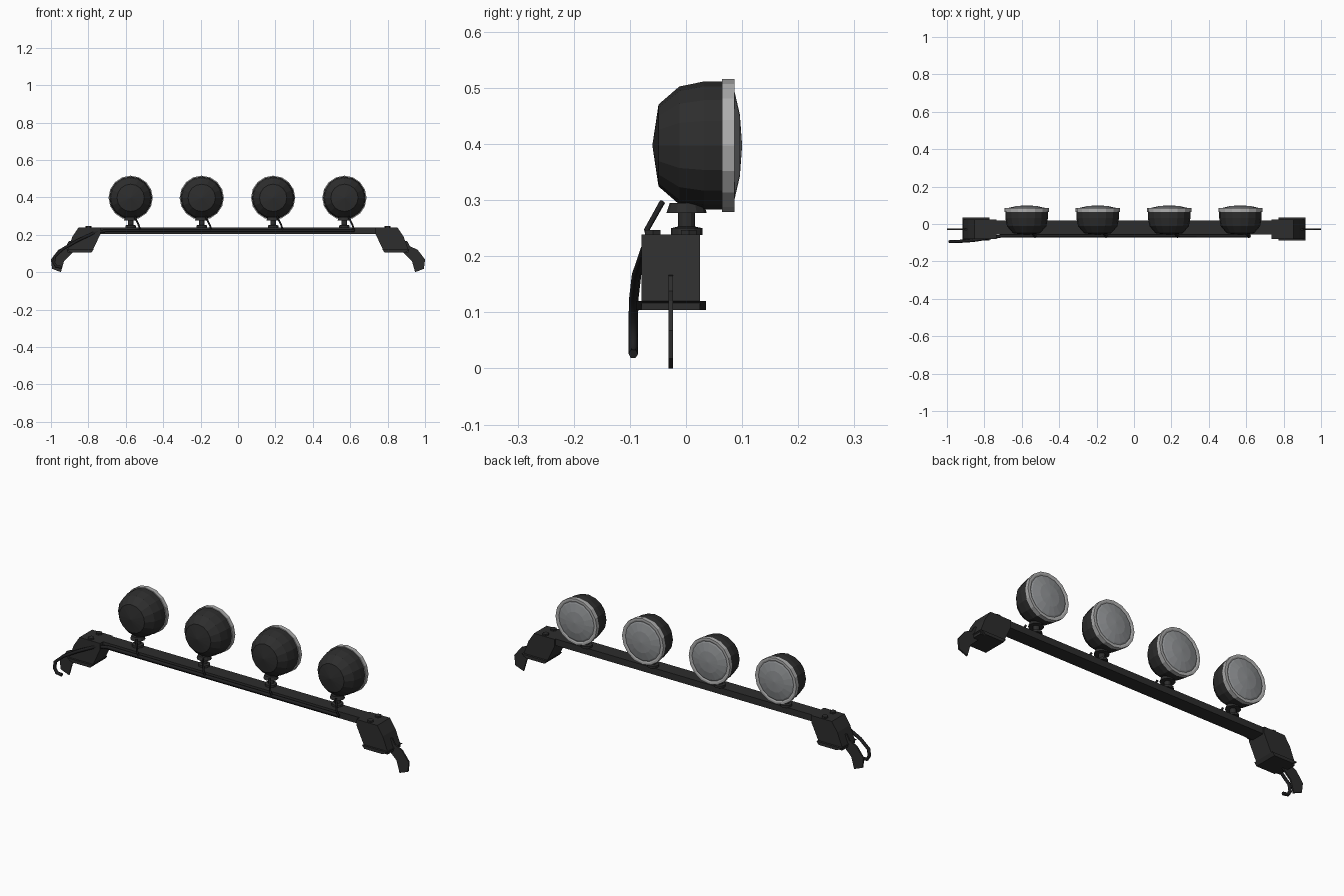
import bpy, bmesh, math
from mathutils import Matrix, Vector

cube = bpy.data.objects.get("Cube")
if cube:
    bpy.data.objects.remove(cube)


def material(name, rgb, rough=0.6):
    m = bpy.data.materials.new(name)
    m.use_nodes = True
    m.diffuse_color = (*rgb, 1)
    bsdf = m.node_tree.nodes["Principled BSDF"]
    bsdf.inputs["Base Color"].default_value = (*rgb, 1)
    bsdf.inputs["Roughness"].default_value = rough
    return m


BLACK = material("black metal", (0.026, 0.026, 0.026))
RUBBER = material("black rubber", (0.014, 0.014, 0.015))
SILVER = material("silver trim", (0.42, 0.42, 0.42))
GLASS = material("lamp glass", (0.27, 0.28, 0.29))


def finish(name, bm, mat):
    bmesh.ops.remove_doubles(bm, verts=bm.verts, dist=1e-5)
    bmesh.ops.recalc_face_normals(bm, faces=bm.faces)
    mesh = bpy.data.meshes.new(name)
    bm.to_mesh(mesh)
    bm.free()
    mesh.materials.append(mat)
    ob = bpy.data.objects.new(name, mesh)
    bpy.context.collection.objects.link(ob)
    return ob


def box(name, lo, hi, mat):
    lo, hi = Vector(lo), Vector(hi)
    bm = bmesh.new()
    bmesh.ops.create_cube(bm, size=1, matrix=Matrix.Translation((lo + hi) / 2)
                          @ Matrix.Diagonal((*(hi - lo), 1)))
    return finish(name, bm, mat)


def plate(name, outline, y0, y1, side, mat):
    """Extrude an x-z outline along y, on the given side."""
    bm = bmesh.new()
    face = bm.faces.new([bm.verts.new((side * x, y0, z)) for x, z in outline])
    ext = bmesh.ops.extrude_face_region(bm, geom=[face])
    verts = [v for v in ext["geom"] if isinstance(v, bmesh.types.BMVert)]
    bmesh.ops.translate(bm, verts=verts, vec=(0, y1 - y0, 0))
    return finish(name, bm, mat)


def lathe(name, profile, origin, axis, mat, sides=16):
    """Spin (radius, distance along axis) points around the y or z axis."""
    bm = bmesh.new()
    along = Vector((0, 1, 0)) if axis == "y" else Vector((0, 0, 1))
    verts = [bm.verts.new(Vector((r, 0, 0)) + along * d) for r, d in profile]
    edges = [bm.edges.new(pair) for pair in zip(verts, verts[1:])]
    bmesh.ops.spin(bm, geom=verts + edges, axis=along, cent=(0, 0, 0),
                   angle=math.tau, steps=sides, use_duplicate=False)
    ob = finish(name, bm, mat)
    ob.location = origin
    return ob


def tube(name, points, radius, mat):
    curve = bpy.data.curves.new(name, "CURVE")
    curve.dimensions = "3D"
    curve.bevel_depth = radius
    curve.bevel_resolution = 1
    curve.use_fill_caps = True
    spline = curve.splines.new("POLY")
    spline.points.add(len(points) - 1)
    for p, co in zip(spline.points, points):
        p.co = (*co, 1)
    curve.materials.append(mat)
    ob = bpy.data.objects.new(name, curve)
    bpy.context.collection.objects.link(ob)
    return ob


# Cross bar
box("cross_bar", (-0.79, -0.055, 0.205), (0.79, 0.018, 0.239), BLACK)

# End brackets, feet, clamps and bolts
BRACKET = [(0.735, 0.239), (0.853, 0.239), (0.885, 0.19), (0.912, 0.12),
           (0.912, 0.104), (0.785, 0.104), (0.775, 0.12), (0.735, 0.205)]
FOOT = [(0.773, 0.12), (0.918, 0.12), (0.89, 0.104), (0.785, 0.104)]
CLAMP = [(0.88, 0.168), (0.905, 0.165), (0.92, 0.138), (0.96, 0.12),
         (1.0, 0.068), (0.994, 0.018), (0.947, 0.0), (0.93, 0.06), (0.88, 0.108)]
for word, s in (("left", 1), ("right", -1)):
    plate(word + "_bracket", BRACKET, -0.079, 0.025, s, BLACK)
    plate(word + "_foot_flange", FOOT, -0.089, 0.036, s, BLACK)
    plate(word + "_gutter_clamp", CLAMP, -0.031, -0.023, s, BLACK)
    for n, y in enumerate((-0.059, 0.005)):
        lathe(f"{word}_bracket_bolt_{n + 1}",
              [(0, 0.237), (0.016, 0.237), (0.016, 0.247), (0, 0.247)],
              (s * 0.8, y, 0), "z", BLACK, 6)

# Lamps with mounts and wires
HOUSING = [(0, -0.06), (0.073, -0.049), (0.105, -0.012), (0.114, 0.032), (0.114, 0.066)]
TRIM = [(0.112, 0.064), (0.1185, 0.064), (0.1185, 0.086), (0.108, 0.086), (0.1, 0.083)]
LENS = [(0.102, 0.083), (0.094, 0.087), (0.055, 0.096), (0, 0.1)]
MOUNT = [(0, 0.238), (0.028, 0.238), (0.028, 0.25), (0.015, 0.253), (0.015, 0.277),
         (0.036, 0.277), (0.03, 0.295), (0, 0.295)]
for n, x in enumerate((-0.574, -0.194, 0.188, 0.569), 1):
    centre = (x, 0, 0.3975)
    lathe(f"lamp_housing_{n}", HOUSING, centre, "y", BLACK)
    lathe(f"lamp_trim_{n}", TRIM, centre, "y", SILVER)
    lathe(f"lamp_lens_{n}", LENS, centre, "y", GLASS)
    lathe(f"lamp_mount_{n}", MOUNT, (x, 0.001, 0), "z", BLACK, 12)
    tube(f"lamp_wire_{n}", [(x + 0.022, -0.042, 0.297), (x + 0.045, -0.07, 0.247),
                            (x + 0.052, -0.064, 0.222)], 0.005, RUBBER)

# Main cable along the bar and down the right side
tube("main_cable", [(0.622, -0.063, 0.222), (-0.7, -0.063, 0.222), (-0.76, -0.072, 0.215),
                    (-0.86, -0.088, 0.168), (-0.935, -0.093, 0.125), (-0.98, -0.094, 0.085),
                    (-0.985, -0.094, 0.052), (-0.972, -0.094, 0.03), (-0.943, -0.094, 0.026)],
     0.0085, RUBBER)
